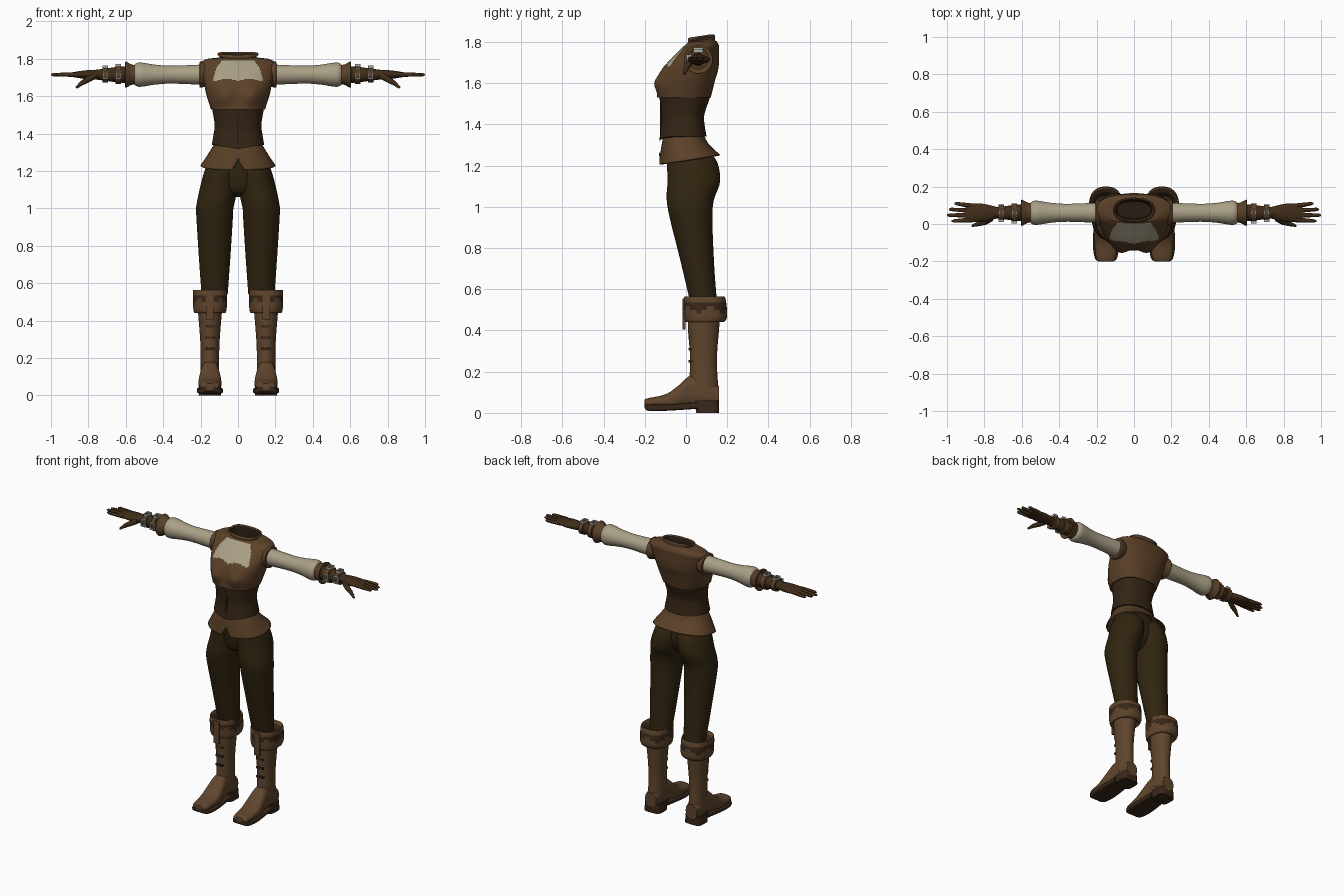
import bpy, bmesh, math
from mathutils import Vector

if "Cube" in bpy.data.objects:
    bpy.data.objects.remove(bpy.data.objects["Cube"])


def material(name, red, green, blue):
    mat = bpy.data.materials.new(name)
    mat.use_nodes = True
    mat.diffuse_color = (red, green, blue, 1)
    shader = mat.node_tree.nodes["Principled BSDF"]
    shader.inputs["Base Color"].default_value = mat.diffuse_color
    return mat


LEATHER = material("brown leather", .105, .052, .021)
BOOT = material("boot leather", .115, .06, .026)
CORSET = material("dark corset leather", .035, .018, .007)
CLOTH = material("dark trouser cloth", .03, .018, .005)
GLOVE = material("glove leather", .05, .025, .009)
CREAM = material("cream linen", .4, .35, .24)
SILVER = material("silver", .42, .42, .4)
SOLE = material("dark sole", .04, .02, .01)
LINING = material("dark lining", .02, .012, .006)

AXES = {"x": (1, 2, 0), "y": (0, 2, 1), "z": (0, 1, 2)}
ARM_Y, ARM_Z = .06, 1.715


def add_object(name, data, mirror):
    obj = bpy.data.objects.new(name, data)
    bpy.context.collection.objects.link(obj)
    if mirror:
        obj.modifiers.new("Mirror", "MIRROR")
    return obj


def spline(a, b, c, d, t):
    return b + t / 2 * (c - a + t * (2*a - 5*b + 4*c - d + t * (3*(b - c) + d - a)))


def signed_power(value, power):
    return math.copysign(abs(value) ** power, value)


def loft(name, rings, mats, axis="z", centre=lambda t: 0, square=2, sides=64, steps=6,
         caps=True, mirror=False, warp=None, rule=lambda point, band: 0):
    """Skin smooth rings given as (position, half width, low edge, high edge)."""
    rows, last = [], len(rings) - 1
    for i in range(last):
        control = [rings[max(i-1, 0)], rings[i], rings[i+1], rings[min(i+2, last)]]
        for s in range(steps):
            rows.append([spline(*values, s / steps) for values in zip(*control)])
    rows.append(rings[-1])
    bm = bmesh.new()
    loops = []
    across, up, along = AXES[axis]
    for t, half, low, high in rows:
        loop = []
        for k in range(sides):
            angle = 2 * math.pi * (k + .5) / sides
            co = Vector()
            co[across] = centre(t) + half * signed_power(math.cos(angle), 2 / square)
            co[up] = (low + high) / 2 + (high - low) / 2 * signed_power(math.sin(angle), 2 / square)
            co[along] = t
            if warp:
                warp(co)
            loop.append(bm.verts.new(co))
        loops.append(loop)
    faces = []
    for j, (lower, upper) in enumerate(zip(loops, loops[1:])):
        for k in range(sides):
            m = (k + 1) % sides
            faces.append((bm.faces.new((lower[k], lower[m], upper[m], upper[k])), j // steps))
    if caps:
        faces += [(bm.faces.new(loops[0]), 0), (bm.faces.new(loops[-1]), last - 1)]
    for face, band in faces:
        face.material_index = rule(face.calc_center_median(), band)
    bmesh.ops.recalc_face_normals(bm, faces=bm.faces)
    mesh = bpy.data.meshes.new(name)
    bm.to_mesh(mesh)
    bm.free()
    for mat in mats:
        mesh.materials.append(mat)
    obj = add_object(name, mesh, mirror)
    bpy.ops.object.select_all(action="DESELECT")
    obj.select_set(True)
    bpy.context.view_layer.objects.active = obj
    bpy.ops.object.shade_smooth_by_angle(angle=math.radians(40))
    return obj


def arm_part(name, mat, *pairs, steps=6):
    """Round part along the arm from (position, radius) pairs."""
    rings = [(x, r, ARM_Z - r, ARM_Z + r) for x, r in pairs]
    loft(name, rings, [mat], "x", lambda t: ARM_Y, steps=steps, mirror=True)


def leg_part(name, rings, mats, axis="z", **options):
    loft(name, rings, mats, axis, lambda t: .15, mirror=True, **options)


def box(name, location, size, mat, mirror=True):
    bm = bmesh.new()
    bmesh.ops.create_cube(bm, size=1)
    bmesh.ops.scale(bm, vec=size, verts=bm.verts)
    bmesh.ops.translate(bm, vec=location, verts=bm.verts)
    mesh = bpy.data.meshes.new(name)
    bm.to_mesh(mesh)
    bm.free()
    mesh.materials.append(mat)
    add_object(name, mesh, mirror)


def tube(name, points, radii, mat):
    curve = bpy.data.curves.new(name, "CURVE")
    curve.dimensions, curve.bevel_depth, curve.bevel_resolution = "3D", 1, 3
    curve.use_fill_caps = True
    path = curve.splines.new("POLY")
    path.points.add(len(points) - 1)
    for point, co, radius in zip(path.points, points, radii):
        point.co, point.radius = (*co, 1), radius
    path.use_smooth = True
    curve.materials.append(mat)
    add_object(name, curve, True)


# Vest with bust, collar, open neck and a linen chest panel
def vest_shape(v):
    if v.y < 0:
        v.y -= .03 * math.exp(-((abs(v.x) - .075) / .05)**2 - ((v.z - 1.6) / .045)**2)
    if v.z > 1.8:
        v.z += .15 * min(v.y - .12, 0) * min((v.z - 1.8) / .02, 1)


def vest_colour(point, band):
    if band == 9:
        return 2
    half = .13 - .045 * max(0, (point.z - 1.69) / .1)**2
    low = 1.68 + .012 * math.sin(min(abs(point.x) / .12, 1) * math.pi)
    return int(point.y < .04 and abs(point.x) < half and low < point.z < 1.79)


loft("vest", [(1.53, .145, -.14, .12), (1.61, .17, -.13, .14), (1.66, .18, -.12, .155),
              (1.7, .19, -.09, .16), (1.75, .2, -.04, .16), (1.78, .2, -.01, .16),
              (1.8, .16, .01, .15), (1.81, .1, .01, .14), (1.83, .11, .01, .14),
              (1.83, .1, .02, .13), (1.75, .09, .03, .12)],
     [LEATHER, CREAM, LINING], square=2.4, sides=128, warp=vest_shape, rule=vest_colour)
arm_part("armhole_trim", LEATHER, (.16, .06), (.2, .07), (.205, .06))


# Corset with a pointed front hem
def corset_shape(v):
    if v.y < 0 and v.z < 1.38:
        v.z -= .03 * max(0, 1 - abs(v.x) / .12) * (1.38 - v.z) / .05


loft("corset", [(1.54, .14, -.13, .12), (1.45, .125, -.12, .09), (1.4, .13, -.12, .09),
                (1.34, .14, -.13, .1)], [CORSET], square=2.3, sides=96, warp=corset_shape)
box("corset_busk", (0, -.12, 1.43), (.012, .012, .19), LINING, False)


# Flared peplum, lower in front, with a front notch
def peplum_shape(v):
    v.z += .15 * (v.y - .02) * max(0, 1.34 - v.z) / .1
    if v.y < 0:
        v.z = max(v.z, 1.28 - abs(v.x) * 2.3)


peplum = loft("peplum", [(1.34, .13, -.11, .09), (1.3, .155, -.12, .11), (1.23, .2, -.13, .165)],
              [LEATHER], square=2.3, sides=128, caps=False, warp=peplum_shape)
peplum.modifiers.new("Thickness", "SOLIDIFY").thickness = .008

# Trousers
loft("trouser_seat", [(1.33, .12, -.1, .08), (1.24, .16, -.09, .12), (1.15, .16, -.08, .12),
                      (1.09, .1, -.06, .09), (1.06, .03, -.01, .05)], [CLOTH])
loft("trouser_legs", [(1.27, .06, -.07, .1), (1.22, .09, -.09, .15), (1.12, .1, -.09, .165),
                      (1, .1, -.09, .13), (.75, .085, -.03, .135), (.54, .07, .02, .15)],
     [CLOTH], centre=lambda z: .125 - .2 * max(0, z - 1), mirror=True)

# Boots
leg_part("boot_shafts", [(.5, .07, .01, .17), (.4, .06, .01, .16), (.25, .05, .02, .15),
                         (.08, .05, .01, .16)], [BOOT])
leg_part("boot_feet", [(-.2, .02, .03, .06), (-.19, .05, .02, .07), (-.1, .06, .02, .09),
                       (-.04, .06, .02, .13), (.02, .05, .03, .18), (.08, .05, .03, .17),
                       (.16, .04, .04, .13)],
         [BOOT, SOLE], "y", square=2.6, rule=lambda point, band: int(point.z < .045))
leg_part("boot_soles", [(-.2, .04, .02, .04), (-.18, .06, .01, .04), (-.1, .07, .01, .04),
                        (.06, .06, .02, .05)], [SOLE], "y", square=5)
leg_part("boot_heels", [(0, .06, .05, .16), (.06, .055, .04, .16)], [SOLE], square=4)


def cuff_colour(point, band):
    wave = .012 * math.sin(5 * math.atan2(point.y - .09, point.x - .15))
    return int(band == 4 or .5 + wave < point.z < .54)


leg_part("boot_cuffs", [(.46, .06, .02, .16), (.44, .08, 0, .18), (.47, .09, -.01, .2),
                        (.56, .09, -.01, .19), (.55, .08, .01, .17), (.52, .06, .03, .15)],
         [BOOT, SOLE], square=2.4, rule=cuff_colour)
box("cuff_tabs", (.15, -.01, .48), (.04, .014, .15), BOOT)
for z in (.37, .31, .25):
    box("shin_strap", (.15, .02, z), (.05, .016, .012), SOLE)

# Sleeves, flared leather cuffs and gloves
arm_part("sleeves", CREAM, (.17, .055), (.35, .048), (.44, .053), (.53, .065), (.56, .045))
arm_part("wrist_cuffs", LEATHER, (.54, .05), (.57, .055), (.6, .07), (.6, .055), (.58, .035))
arm_part("glove_wrists", GLOVE, (.57, .046), (.64, .042), (.7, .034), (.76, .026))
loft("glove_hands", [(.73, .03, 1.69, 1.74), (.79, .045, 1.69, 1.74), (.84, .05, 1.695, 1.735),
                     (.9, .043, 1.705, 1.725)], [GLOVE], "x", lambda t: ARM_Y, mirror=True)

# Wrist straps with buckle frames in front and on top
for x, radius in ((.64, .05), (.71, .043)):
    arm_part("wrist_strap", LEATHER, (x - .014, radius), (x + .014, radius), steps=1)
    front, top = ARM_Y - radius, ARM_Z + radius
    for side in (-1, 1):
        bar, end = .012 * side, .02 * side
        box("front_buckle_bar", (x + bar, front, ARM_Z), (.007, .014, .045), SILVER)
        box("front_buckle_end", (x, front, ARM_Z + end), (.03, .014, .007), SILVER)
        box("top_buckle_bar", (x + bar, ARM_Y, top), (.007, .045, .014), SILVER)
        box("top_buckle_end", (x, ARM_Y + end, top), (.03, .007, .014), SILVER)

# Fingers and thumbs
tips = {"index_finger": .975, "middle_finger": 1, "ring_finger": .99, "little_finger": .96}
for i, (name, tip) in enumerate(tips.items()):
    root, end = .022 + .025 * i, .016 + .031 * i
    points = [(.86, root), ((.86 + tip) / 2, (root + end) / 2), (tip - .012, end), (tip, end)]
    tube(name, [(x, y, ARM_Z) for x, y in points], [.0125, .0115, .009, .004], GLOVE)
tube("thumb", [(.765, .03, 1.71), (.8, .01, 1.69), (.835, 0, 1.67), (.865, -.01, 1.645)],
     [.018, .016, .0125, .006], GLOVE)
